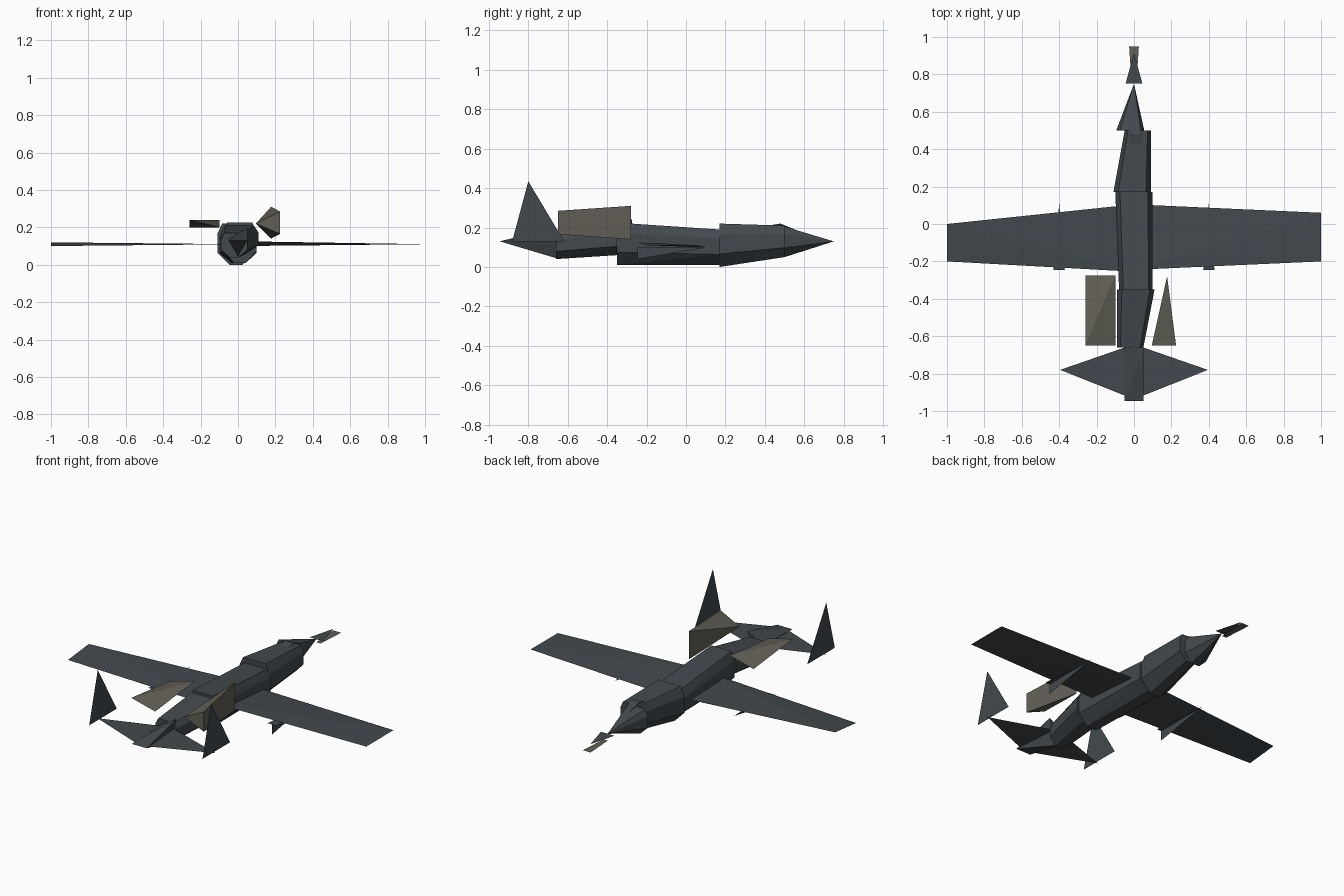
import bpy
import bmesh
from mathutils import Vector

cube = bpy.data.objects.get("Cube")
if cube:
    bpy.data.objects.remove(cube)


def material(name, red, green, blue):
    mat = bpy.data.materials.new(name)
    mat.use_nodes = True
    colour = (red, green, blue, 1)
    mat.diffuse_color = colour
    mat.node_tree.nodes["Principled BSDF"].inputs["Base Color"].default_value = colour
    return mat


slate = material("slate grey", 0.055, 0.066, 0.075)
warm = material("warm grey", 0.122, 0.117, 0.092)


def finish(name, bm, mat):
    mesh = bpy.data.meshes.new(name)
    bm.to_mesh(mesh)
    bm.free()
    mesh.materials.append(mat)
    bpy.context.collection.objects.link(bpy.data.objects.new(name, mesh))


def hull(name, points, mat=slate):
    """Faceted solid wrapped around its corner points."""
    bm = bmesh.new()
    for point in points:
        bm.verts.new(point)
    bmesh.ops.convex_hull(bm, input=bm.verts[:])
    loose = [vert for vert in bm.verts if not vert.link_faces]
    bmesh.ops.delete(bm, geom=loose, context='VERTS')
    bmesh.ops.recalc_face_normals(bm, faces=bm.faces[:])
    finish(name, bm, mat)


def sheet(name, points, mat=slate):
    """Single flat panel."""
    bm = bmesh.new()
    bm.faces.new([bm.verts.new(point) for point in points])
    finish(name, bm, mat)


def edge(x, y, z, dx=0, dy=0, dz=0):
    """Both ends of a straight edge around its middle."""
    middle, half = Vector((x, y, z)), Vector((dx, dy, dz))
    return [middle - half, middle + half]


def section(y, waist, bottom, top, x=0):
    """Fuselage cross-section: narrow belly, upright sides, broad roof."""
    height = top - bottom
    points = []
    for width, level in ((0.35, 0), (1, 0.3), (1, 0.75), (0.75, 1)):
        points += edge(x, y, bottom + level * height, dx=width * waist)
    return points


# Fuselage, from tail to nose
tail_ridge = edge(x=0, y=-0.66, z=0.17, dx=-0.05, dz=-0.03)
tail_keel = Vector((0, -0.66, 0.045))
hull("tail_cone", edge(x=0, y=-0.945, z=0.13, dx=0.05) + tail_ridge + [tail_keel])
hull("rear_fuselage",
     section(y=-0.66, waist=0.07, bottom=0.04, top=0.17, x=-0.02)
     + section(y=-0.35, waist=0.1, bottom=0.06, top=0.21, x=0.01))
hull("centre_fuselage",
     section(y=-0.35, waist=0.09, bottom=0.01, top=0.225, x=0.01)
     + section(y=0.17, waist=0.1, bottom=0.01, top=0.19))
hull("front_fuselage",
     section(y=0.17, waist=0.1, bottom=0, top=0.22, x=-0.01)
     + section(y=0.5, waist=0.07, bottom=0.05, top=0.21, x=0.02))
hull("canopy", edge(x=0, y=0.35, z=0.2, dx=0.03) + edge(x=0.01, y=0.48, z=0.22, dx=0.03)
     + [Vector((0, 0.6, 0.17))])
nose_base = section(y=0.5, waist=0.075, bottom=0.05, top=0.205, x=-0.02)
hull("nose_cone", nose_base + [Vector((0, 0.75, 0.13))])

# Nose gun
sheet("gun_fairing", edge(x=0, y=0.75, z=0.13, dx=0.045) + [Vector((0, 0.915, 0.13))])
sheet("gun_muzzle", edge(x=0, y=0.77, z=0.1, dx=0.014) + edge(x=0, y=0.95, z=0.1, dx=-0.026), warm)

# Thin, slightly twisted wings
hull("right_wing",
     edge(x=-1, y=-0.1, z=0.11, dy=0.1, dz=0.01)
     + edge(x=0, y=-0.075, z=0.11, dy=0.18))
hull("left_wing",
     edge(x=1, y=-0.07, z=0.11, dy=0.13)
     + edge(x=0, y=-0.07, z=0.113, dy=0.175, dz=-0.013))

# Engines beside the rear fuselage
hull("right_engine",
     edge(x=-0.18, y=-0.65, z=0.22, dx=-0.08, dz=0.02)
     + edge(x=-0.18, y=-0.275, z=0.22, dx=0.08, dz=0.02), warm)
engine_inner = Vector((0.095, -0.65, 0.22))
hull("left_engine",
     edge(x=0.225, y=-0.65, z=0.225, dz=0.06)
     + edge(x=0.177, y=-0.28, z=0.225, dz=0.085)
     + [engine_inner], warm)

# Tailplane as one flat kite
rear, front = edge(x=0, y=-0.79, z=0.13, dy=0.147)
right_tip, left_tip = edge(x=0, y=-0.78, z=0.13, dx=0.395)
sheet("tailplane", [rear, left_tip, front, right_tip])

# Fins and wing pods on both sides
for name, side in (("right", -1), ("left", 1)):
    fin_x, pod_x = side * 0.38, side * 0.4
    sheet(name + "_fin",
          edge(fin_x, y=-0.75, z=0.13, dy=0.132) + [Vector((fin_x, -0.8, 0.435))])
    pod_tip = Vector((pod_x, 0.11, 0.1))
    sheet(name + "_pod_side", edge(pod_x, y=-0.245, z=0.07, dz=0.03) + [pod_tip])
    sheet(name + "_pod_top", edge(pod_x, y=-0.245, z=0.1, dx=0.03) + [pod_tip])
